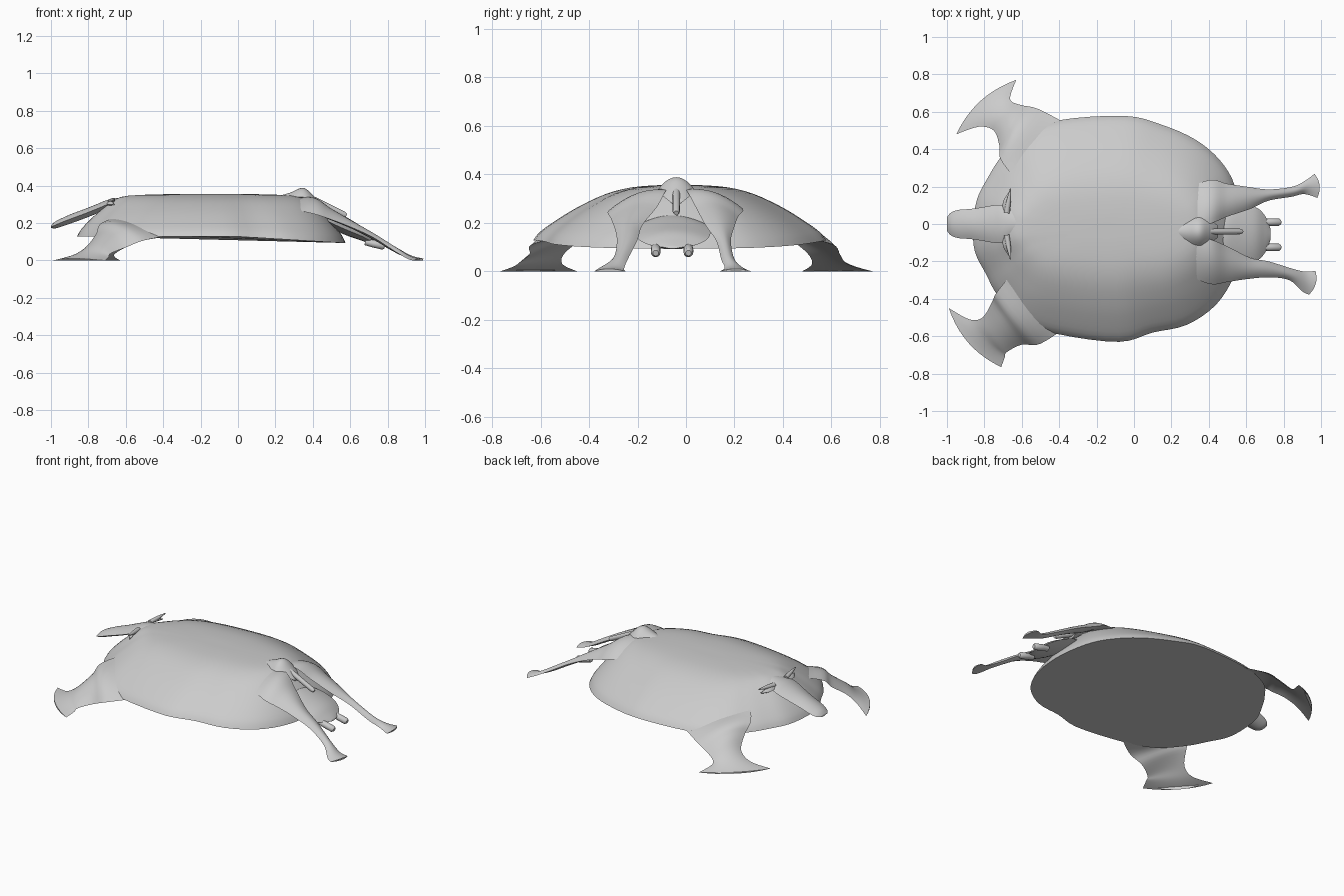
import bpy, bmesh, math
from mathutils import Vector

cube = bpy.data.objects.get("Cube")
if cube:
    bpy.data.objects.remove(cube)

grey = bpy.data.materials.new("plain grey")
grey.use_nodes = True
grey.diffuse_color = (0.6, 0.6, 0.6, 1)
grey.node_tree.nodes["Principled BSDF"].inputs["Base Color"].default_value = (0.6, 0.6, 0.6, 1)


def spline(points, steps, closed=False):
    """Catmull-Rom curve through points of any dimension."""
    pts = [Vector(p) for p in points]
    n = len(pts)

    def at(i):
        return pts[i % n] if closed else pts[max(0, min(n - 1, i))]
    out = []
    for i in range(n if closed else n - 1):
        a, b, c, d = (at(i + k) for k in (-1, 0, 1, 2))
        for s in range(steps):
            t = s / steps
            out.append(b + (c - a) * (t / 2) + (a * 2 - b * 5 + c * 4 - d) * (t * t / 2)
                       + (b * 3 - a - c * 3 + d) * (t ** 3 / 2))
    if not closed:
        out.append(pts[-1])
    return out


def loft(name, rings, angle=50):
    """Closed skin over rings of equal length, capped at both ends."""
    bm = bmesh.new()
    vs = [[bm.verts.new(p) for p in ring] for ring in rings]
    n = len(vs[0])
    for r, s in zip(vs, vs[1:]):
        for i in range(n):
            bm.faces.new((r[i], r[(i + 1) % n], s[(i + 1) % n], s[i]))
    bm.faces.new(vs[0])
    bm.faces.new(vs[-1])
    bmesh.ops.recalc_face_normals(bm, faces=bm.faces)
    mesh = bpy.data.meshes.new(name)
    bm.to_mesh(mesh)
    bm.free()
    mesh.materials.append(grey)
    ob = bpy.data.objects.new(name, mesh)
    bpy.context.collection.objects.link(ob)
    bpy.ops.object.select_all(action='DESELECT')
    ob.select_set(True)
    bpy.context.view_layer.objects.active = ob
    bpy.ops.object.shade_smooth_by_angle(angle=math.radians(angle))


def flap(name, edge_a, edge_b, bulges, bow=0):
    """Lens-shaped hide between two edge curves; bulges = (rise, thickness).
    bow rounds the far end outward."""
    A, B, H = (spline(e, 5) for e in (edge_a, edge_b, bulges))
    ts = [-1 + k / 5 for k in range(11)]
    rings = []
    for i, (a, b, h) in enumerate(zip(A, B, H)):
        mid, half = (a + b) / 2, (b - a) / 2
        out = Vector((half.y, -half.x, 0)).normalized() * bow * (i / (len(A) - 1)) ** 4

        def arc(t, rise):
            return mid + half * t + (out + Vector((0, 0, rise))) * (1 - t * t)
        rings.append([arc(t, h[0]) for t in ts] + [arc(t, h[0] - h[1]) for t in ts[-2:0:-1]])
    loft(name, rings)


def lobe(name, cy, spine, bulges):
    """Flap symmetric about y = cy; spine = (x, half width, z)."""
    flap(name, [(x, cy - w, z) for x, w, z in spine],
         [(x, cy + w, z) for x, w, z in spine], bulges)


def rod(name, a, b, profile):
    """Round rod from a to b; profile = (fraction, radius)."""
    a, b = Vector(a), Vector(b)
    q = (b - a).to_track_quat('Z', 'Y')
    loft(name, [[a.lerp(b, f) + q @ Vector((r * math.cos(k * math.pi / 6), r * math.sin(k * math.pi / 6), 0))
                 for k in range(12)] for f, r in profile])


# Domed body with a flat underside
outline = spline([(-.86, -.02), (-.84, .13), (-.78, .25), (-.71, .36), (-.6, .48), (-.4, .555),
                  (-.05, .578), (.15, .53), (.33, .45), (.46, .34), (.54, .2), (.575, -.03),
                  (.54, -.26), (.44, -.43), (.28, -.54), (.1, -.58), (-.08, -.63), (-.4, -.59),
                  (-.6, -.52), (-.73, -.38), (-.79, -.27), (-.85, -.15)], 4, True)
dome = spline([(1, 1, .128), (.97, .95, .165), (.9, .82, .22), (.82, .68, .27), (.73, .5, .32),
               (.62, .33, .346), (.3, .15, .355), (.02, .02, .356)], 3)
cx, cy = -.145, -.025
rings = []
for sx, sy, z in dome:
    ring = []
    for p in outline:
        dip = .035 * max(0, p.x / .57) * max(0, (.3 - z) / .172)
        ring.append((cx + (p.x - cx) * sx, cy + (p.y - cy) * sy, z - dip))
    rings.append(ring)
loft("body", rings, 45)

# Front legs spreading into broad flat feet
front_bulge = [(0, .03), (.04, .04), (.045, .035), (.03, .02), (.018, .014), (.01, .01)]
flap("front_left_leg",
     [(-.3, .5, .14), (-.5, .61, .108), (-.6, .635, .07), (-.655, .655, .038), (-.66, .69, .02), (-.63, .77, 0)],
     [(-.6, .2, .25), (-.71, .34, .2), (-.72, .42, .14), (-.75, .5, .075), (-.83, .52, .03), (-.95, .48, 0)],
     front_bulge, .045)
flap("front_right_leg",
     [(-.6, -.2, .25), (-.73, -.36, .2), (-.76, -.42, .14), (-.81, -.5, .075), (-.88, -.51, .03), (-.99, -.45, 0)],
     [(-.33, -.53, .14), (-.5, -.64, .108), (-.6, -.645, .07), (-.68, -.685, .038), (-.69, -.71, .02), (-.71, -.765, 0)],
     front_bulge, .045)

# Hind legs trailing from the rump
hind_bulge = [(0, .03), (.03, .05), (.03, .05), (.025, .04), (.02, .035), (.018, .03), (.012, .015), (.01, .01)]
flap("hind_left_leg",
     [(.26, -.02, .325), (.4, 0, .335), (.5, .04, .265), (.62, .08, .19), (.72, .125, .125),
      (.84, .145, .05), (.91, .16, .015), (.98, .14, 0)],
     [(.24, .17, .29), (.4, .235, .258), (.5, .215, .225), (.6, .2, .185), (.72, .185, .125),
      (.85, .2, .05), (.92, .235, .015), (.965, .268, 0)], hind_bulge, .02)
flap("hind_right_leg",
     [(.24, -.25, .285), (.4, -.32, .25), (.5, -.31, .218), (.6, -.295, .18), (.72, -.285, .125),
      (.83, -.3, .055), (.9, -.36, .012), (.935, -.378, 0)],
     [(.26, -.06, .325), (.4, -.08, .335), (.5, -.12, .265), (.62, -.18, .19), (.72, -.2, .13),
      (.85, -.24, .05), (.92, -.255, .012), (.97, -.25, 0)], hind_bulge, .02)

# Neck and head
lobe("head", 0, [(-.5, .04, .325), (-.57, .07, .322), (-.64, .075, .31), (-.7, .1, .298), (-.75, .1, .278),
                 (-.82, .088, .25), (-.88, .08, .228), (-.94, .075, .205), (-.98, .06, .188), (-1, .035, .18)],
     [(.005, .03), (.018, .05), (.025, .05), (.025, .05), (.025, .05), (.025, .05), (.025, .05),
      (.022, .045), (.018, .035), (.005, .01)])

# Ears and horns
for side, label in ((1, "left"), (-1, "right")):
    flap(label + "_ear", [(-.70, side * .07, .305), (-.70, side * .12, .3), (-.67, side * .17, .3)],
         [(-.66, side * .07, .315), (-.665, side * .12, .31), (-.66, side * .17, .3)],
         [(.01, .02), (.012, .022), (.004, .008)])
    rod(label + "_horn", (-.68, side * .06, .315), (-.66, side * .19, .33), [(0, .015), (.5, .012), (1, .003)])

# Rump peak and tail
lobe("rump", -.04, [(.2, .02, .335), (.28, .055, .338), (.35, .075, .338), (.41, .06, .315), (.45, .03, .29)],
     [(.005, .03), (.025, .05), (.05, .07), (.025, .04), (.005, .02)])
rod("tail", (.31, -.04, .372), (.58, -.04, .24), [(0, .006), (.1, .018), (.3, .016), (.95, .015), (1, .01)])

# Udder and teats
lobe("udder", -.055, [(.45, .06, .225), (.5, .125, .2), (.57, .155, .168), (.65, .145, .135), (.7, .1, .11), (.73, .03, .098)],
     [(.01, .03), (.025, .05), (.03, .06), (.03, .055), (.018, .035), (.005, .01)])
for y, label in ((.01, "left"), (-.125, "right")):
    rod(label + "_teat", (.68, y, .1), (.785, y, .075), [(0, .018), (.4, .02), (.9, .02), (1, .012)])
